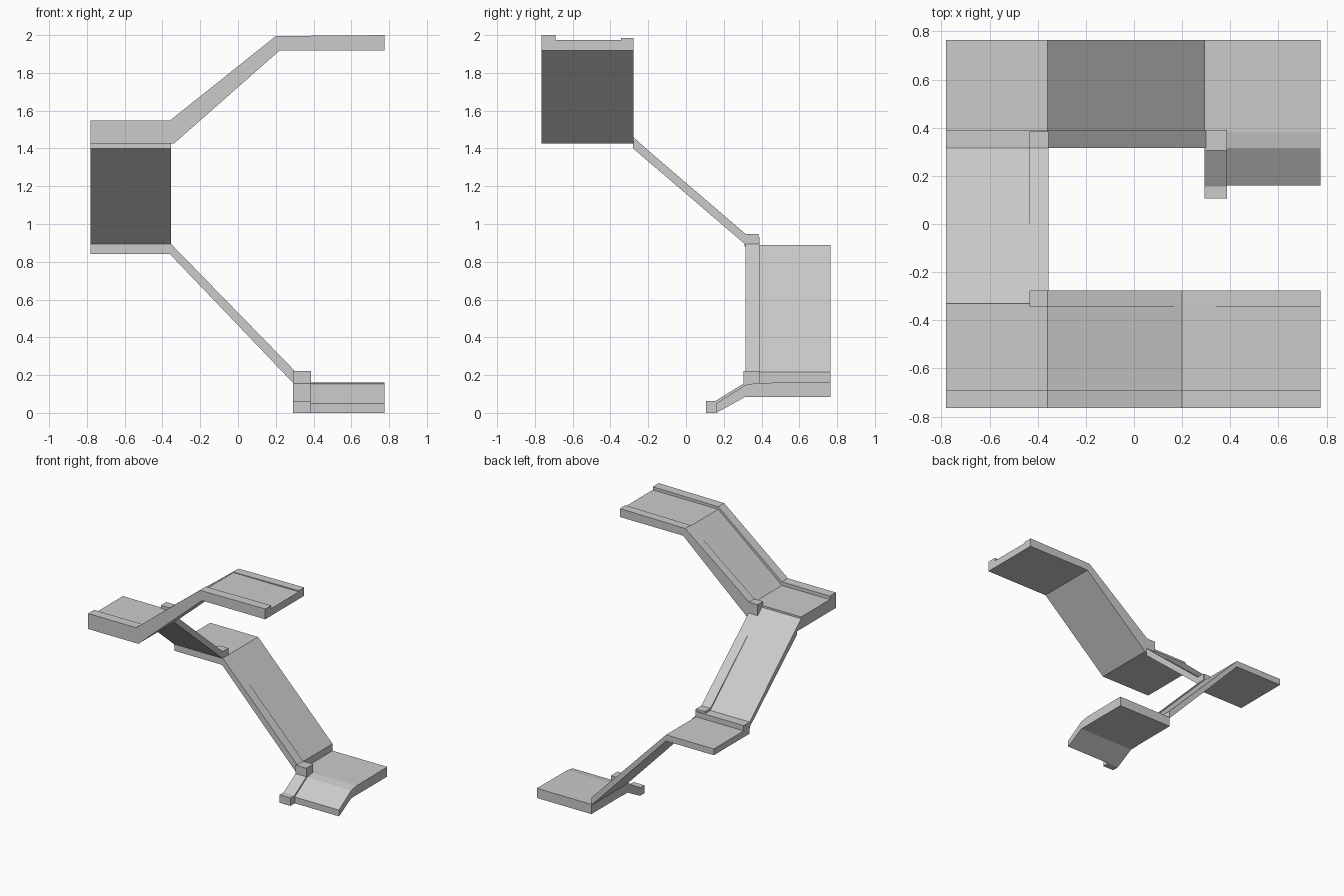
import bpy, bmesh


def prism(name, axis, profile, lo, hi):
    """Extrude a (horizontal, z) profile along axis 'x' or 'y' from lo to hi."""
    bm = bmesh.new()
    place = (lambda p, d: (d, p[0], p[1])) if axis == 'x' else (lambda p, d: (p[0], d, p[1]))
    a = [bm.verts.new(place(p, lo)) for p in profile]
    b = [bm.verts.new(place(p, hi)) for p in profile]
    bm.faces.new(a)
    bm.faces.new(b[::-1])
    n = len(profile)
    for i in range(n):
        j = (i + 1) % n
        bm.faces.new((a[i], b[i], b[j], a[j]))
    bmesh.ops.recalc_face_normals(bm, faces=bm.faces)
    me = bpy.data.meshes.new(name)
    bm.to_mesh(me)
    bm.free()
    ob = bpy.data.objects.new(name, me)
    bpy.context.scene.collection.objects.link(ob)
    return ob


L, R = -0.78, 0.775      # outer ends in x
IN = -0.36               # inner edge of the left landings
F, B = -0.765, 0.765     # outer ends in y

# Top platform, first ramp and upper landing in one deck
under = [(R, 1.918), (0.22, 1.918), (-0.34, 1.425), (L, 1.425)]
prism("upper_deck", 'y', under + [(L, 1.52), (IN, 1.52), (0.2, 1.975), (R, 1.975)], F, -0.33)
prism("upper_outer_curb", 'y', under + [(L, 1.548), (IN, 1.548), (0.2, 1.995), (R, 2.0)],
      F, -0.69)
prism("upper_inner_curb", 'y',
      under[:3] + [(-0.435, 1.425), (-0.435, 1.545), (IN, 1.545), (0.2, 1.98), (R, 1.985)],
      -0.345, -0.277)

# Second ramp with the raised lip at its foot
prism("middle_ramp", 'x',
      [(-0.33, 1.505), (0.315, 0.932), (0.39, 0.932), (0.39, 0.88), (0.31, 0.88),
       (0.31, 0.895), (-0.28, 1.40), (-0.28, 1.425), (-0.33, 1.425)], L, IN)
prism("middle_curb", 'x',
      [(-0.28, 1.458), (0.315, 0.948), (0.385, 0.948), (0.385, 0.88), (0.31, 0.88),
       (0.31, 0.895), (-0.28, 1.40)], -0.435, -0.355)

# Lower landing and third ramp
under = [(L, 0.84), (IN, 0.84), (0.295, 0.155)]
prism("lower_deck", 'y', under + [(0.295, 0.217), (IN, 0.89), (L, 0.89)], 0.315, B)
prism("lower_curb", 'y', under + [(0.30, 0.155), (0.30, 0.223), (IN, 0.9), (L, 0.9)],
      0.315, 0.39)

# Bottom landing, exit ramp and its side curb
prism("exit_deck", 'x',
      [(0.16, 0.0), (0.315, 0.085), (B, 0.085), (B, 0.162), (0.38, 0.159),
       (0.315, 0.148), (0.16, 0.05)], 0.295, R)
prism("exit_curb", 'x',
      [(0.105, 0.0), (0.16, 0.0), (0.315, 0.085), (0.39, 0.085), (0.39, 0.223),
       (0.305, 0.223), (0.305, 0.155), (0.155, 0.063), (0.105, 0.063)], 0.292, 0.387)
